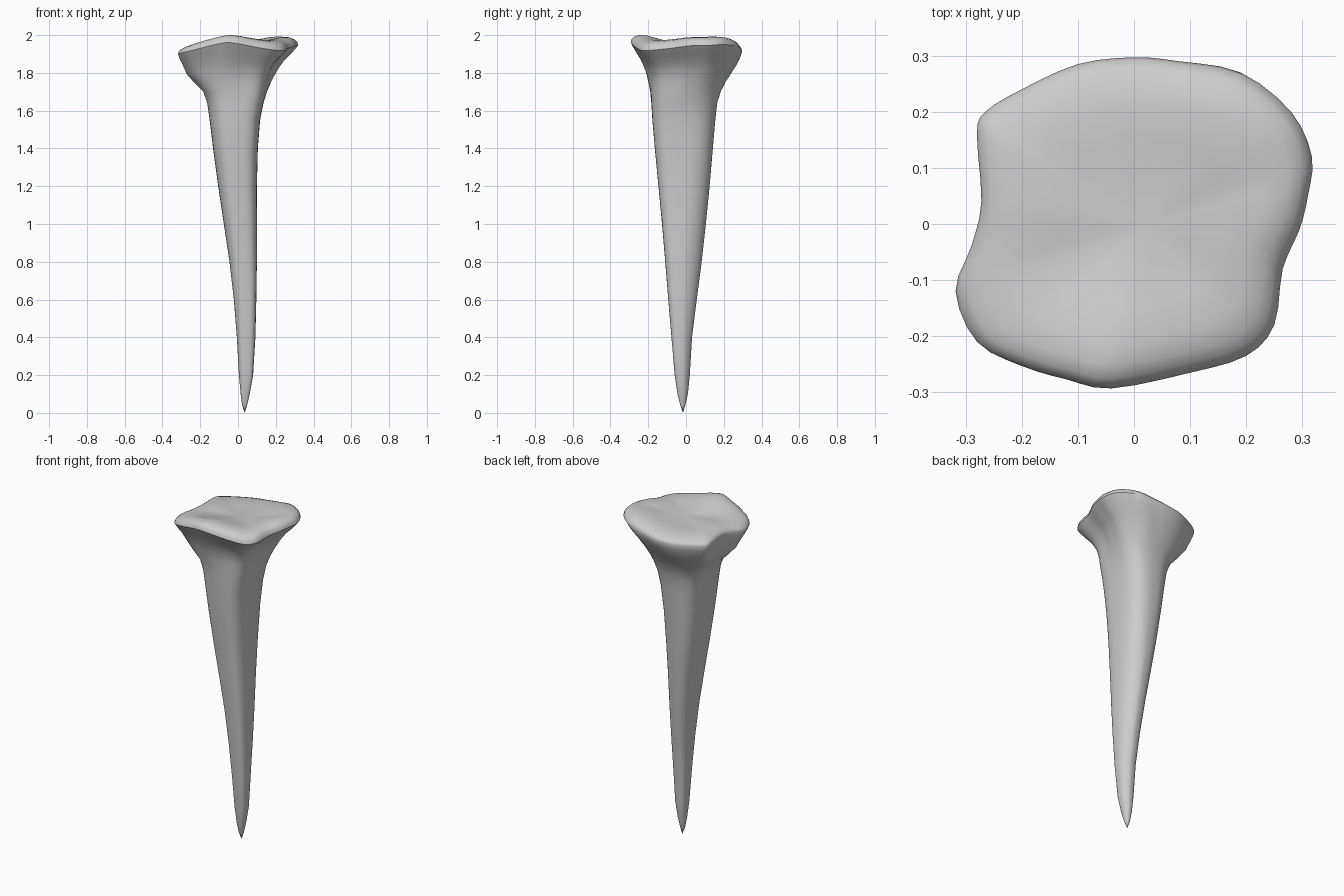
import bpy, bmesh, math

if "Cube" in bpy.data.objects:
    bpy.data.objects.remove(bpy.data.objects["Cube"])

# Head outline seen from above, with rim height: x, y, z
RIM = [(.31, .05, 1.945), (.317, .12, 1.945), (.28, .20, 1.95), (.19, .27, 1.94),
       (.08, .29, 1.925), (0, .297, 1.915), (-.1, .285, 1.91), (-.2, .24, 1.91),
       (-.265, .20, 1.91), (-.28, .16, 1.915), (-.272, .04, 1.92), (-.29, -.04, 1.91),
       (-.318, -.12, 1.90), (-.28, -.21, 1.91), (-.2, -.253, 1.93), (-.12, -.277, 1.95),
       (-.04, -.293, 1.96), (.1, -.265, 1.935), (.2, -.235, 1.92), (.25, -.18, 1.92),
       (.265, -.08, 1.93), (.295, -.01, 1.94)]

# Spike sections: z, x min, x max, y min, y max, blend towards head outline
SECTIONS = [(.04, .022, .048, -.03, -.004, 0), (.1, .014, .062, -.045, .01, 0),
            (.2, .005, .08, -.06, .02, 0), (.4, -.006, .092, -.077, .032, 0),
            (.6, -.022, .097, -.094, .057, 0), (.8, -.045, .10, -.11, .083, 0),
            (1.0, -.075, .10, -.127, .105, 0), (1.2, -.105, .10, -.146, .125, 0),
            (1.4, -.132, .105, -.165, .142, 0), (1.55, -.15, .117, -.178, .155, 0),
            (1.64, -.164, .135, -.184, .165, .1), (1.7, -.186, .155, -.19, .183, .3),
            (1.75, -.235, .175, -.20, .208, .6), (1.8, -.272, .203, -.215, .238, .85),
            (1.85, -.290, .24, -.242, .268, 1), (1.89, -.307, .285, -.272, .286, 1)]


def catmull(a, b, c, d, t):
    return tuple(.5 * (2 * q + (r - p) * t + (2 * p - 5 * q + 4 * r - s) * t * t
                       + (3 * q - p - 3 * r + s) * t ** 3) for p, q, r, s in zip(a, b, c, d))


n = len(RIM)
outline = [catmull(RIM[i - 1], RIM[i], RIM[(i + 1) % n], RIM[(i + 2) % n], k / 3)
           for i in range(n) for k in range(3)]


def rounded_square(x, y, z):
    # The back right corner is worn off lower down, the front right one is crisp
    p = 2.8
    if x > 0 and y > 0:
        p = 1.7 + 1.1 * min(1, max(0, (z - .9) / .7))
    elif x > 0:
        p = 3.4
    a = math.atan2(y, x)
    c, s = math.cos(a), math.sin(a)
    r = (abs(c) ** p + abs(s) ** p) ** (-1 / p)
    return r * c, r * s


# Tapered shaft flaring into the head
rings = []
for z, x0, x1, y0, y1, w in SECTIONS:
    ring = []
    for px, py, pz in outline:
        ux, uy = px / .318, py / .296
        sx, sy = rounded_square(ux, uy, z)
        fx, fy = sx + (ux - sx) * w, sy + (uy - sy) * w
        lift = (pz - 1.925) * max(0, (z - 1.75) / .18)
        ring.append(((x0 + x1) / 2 + fx * (x1 - x0) / 2,
                     (y0 + y1) / 2 + fy * (y1 - y0) / 2, z + lift))
    rings.append(ring)

# Rounded rim, then the dished top, lower towards the back left
rings.append(outline)
for scale, lift, flat in [(.985, .018, 0), (.94, .032, .03), (.86, .042, .12),
                          (.72, .046, .35), (.5, .034, .65), (.25, .02, .9)]:
    ring = []
    for x, y, z in outline:
        low = .35 * max(0, math.cos(math.atan2(y, x) - math.radians(140)))
        zz = z + (1.94 - z) * flat + lift * (1 - low)
        ring.append((.025 * (1 - scale) + x * scale, y * scale, min(2.0, zz)))
    rings.append(ring)

bm = bmesh.new()
loops = [[bm.verts.new(co) for co in ring] for ring in rings]
m = len(outline)
for lo, hi in zip(loops, loops[1:]):
    for i in range(m):
        j = (i + 1) % m
        bm.faces.new((lo[i], lo[j], hi[j], hi[i]))
tip = bm.verts.new((.036, -.016, 0))
top = bm.verts.new((.025, 0, 1.955))
for i in range(m):
    j = (i + 1) % m
    bm.faces.new((tip, loops[0][j], loops[0][i]))
    bm.faces.new((top, loops[-1][i], loops[-1][j]))
bmesh.ops.recalc_face_normals(bm, faces=bm.faces[:])
mesh = bpy.data.meshes.new("spike_nail")
bm.to_mesh(mesh)
bm.free()
nail = bpy.data.objects.new("spike_nail", mesh)
bpy.context.collection.objects.link(nail)
bpy.context.view_layer.objects.active = nail
nail.select_set(True)
bpy.ops.object.shade_smooth_by_angle(angle=math.radians(40))
